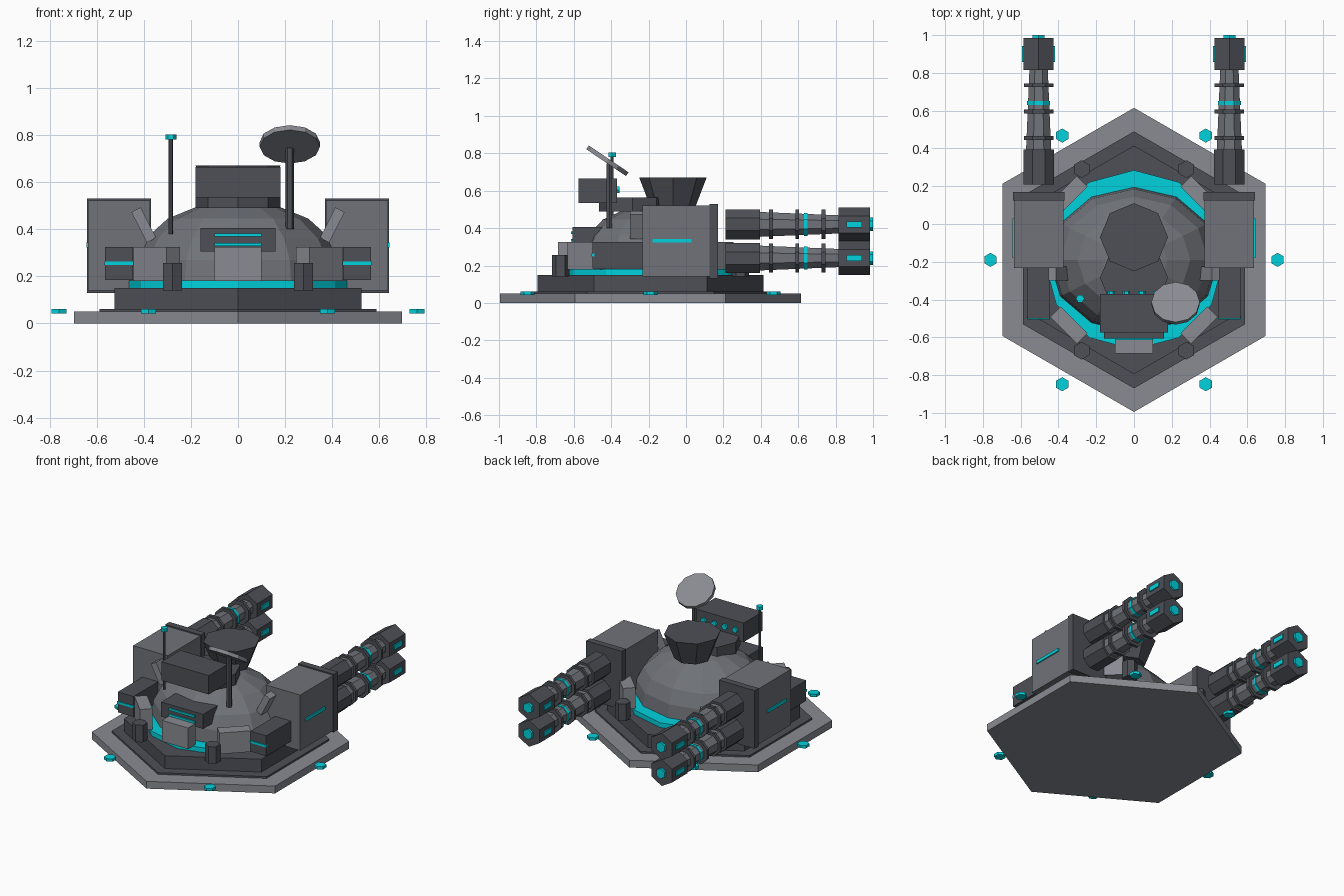
import bpy, bmesh, math
from mathutils import Matrix, Vector

if "Cube" in bpy.data.objects:
    bpy.data.objects.remove(bpy.data.objects["Cube"])

CY = -0.19  # turret axis in y

glow = bpy.data.materials.new("cyan_glow")
glow.diffuse_color = (0.0, 0.65, 0.73, 1)
glow.use_nodes = True
glow.node_tree.nodes["Principled BSDF"].inputs["Base Color"].default_value = glow.diffuse_color
steel = bpy.data.materials.new("steel")
steel.diffuse_color = (0.16, 0.17, 0.19, 1)
steel.use_nodes = True
steel.node_tree.nodes["Principled BSDF"].inputs["Base Color"].default_value = steel.diffuse_color
dark = bpy.data.materials.new("dark_steel")
dark.diffuse_color = (0.075, 0.08, 0.095, 1)
dark.use_nodes = True
dark.node_tree.nodes["Principled BSDF"].inputs["Base Color"].default_value = dark.diffuse_color
pale = bpy.data.materials.new("pale_steel")
pale.diffuse_color = (0.25, 0.26, 0.29, 1)
pale.use_nodes = True
pale.node_tree.nodes["Principled BSDF"].inputs["Base Color"].default_value = pale.diffuse_color


def finish(name, bm, mat):
    bmesh.ops.recalc_face_normals(bm, faces=bm.faces[:])
    me = bpy.data.meshes.new(name)
    bm.to_mesh(me)
    bm.free()
    me.materials.append(mat)
    ob = bpy.data.objects.new(name, me)
    bpy.context.collection.objects.link(ob)
    return ob


def box(name, lo, hi, mat=steel, rot=None):
    """Box between two corners, optionally rotated about its own centre."""
    lo, hi = Vector(lo), Vector(hi)
    m = Matrix.Translation((lo + hi) / 2) @ (rot or Matrix()) @ Matrix.Diagonal((*(hi - lo), 1))
    bm = bmesh.new()
    bmesh.ops.create_cube(bm, size=1, matrix=m)
    return finish(name, bm, mat)


def lathe(name, profile, sides, loc, mat=steel, turn=0.0, rot=None, sx=1.0):
    """Capped polygonal solid of revolution from (radius, height) points."""
    bm = bmesh.new()
    rings = []
    for r, z in profile:
        ang = [turn + 2 * math.pi * i / sides for i in range(sides)]
        rings.append([bm.verts.new((sx * r * math.cos(a), r * math.sin(a), z)) for a in ang])
    for a, b in zip(rings, rings[1:]):
        for i in range(sides):
            j = (i + 1) % sides
            bm.faces.new((a[i], a[j], b[j], b[i]))
    bm.faces.new(rings[0][::-1])
    bm.faces.new(rings[-1])
    bm.transform(Matrix.Translation(loc) @ (rot or Matrix()))
    return finish(name, bm, mat)


HEX = math.pi / 6
ALONG_Y = Matrix.Rotation(-math.pi / 2, 4, 'X')

# Stepped hexagonal base and glowing collar
lathe("base_plate", [(0.805, 0), (0.805, 0.05)], 6, (0, CY, 0), pale, HEX)
lathe("base_step", [(0.68, 0.05), (0.68, 0.062)], 6, (0, CY, 0), dark, HEX)
lathe("base_plinth", [(0.605, 0.06), (0.605, 0.15)], 6, (0, CY, 0), dark, HEX)
lathe("glow_collar", [(0.475, 0.15), (0.475, 0.182)], 12, (0, CY, 0), glow)

# Faceted dome
lathe("dome", [(0.385, 0.18), (0.375, 0.27), (0.335, 0.36), (0.255, 0.445), (0.15, 0.495), (0.06, 0.515)],
      12, (0, CY, 0), steel, sx=1.17)

# Ground lights around the base
for i in range(6):
    a = i * math.pi / 3
    lathe("ground_light", [(0.037, 0.043), (0.037, 0.062)], 6,
          (0.76 * math.cos(a), CY + 0.76 * math.sin(a), 0), glow, HEX)

# Bollards on the plinth
for deg in (60, 120, 240, 300):
    a = math.radians(deg)
    lathe("bollard", [(0.047, 0.14), (0.047, 0.257)], 6,
          (0.555 * math.cos(a), CY + 0.555 * math.sin(a), 0), dark, HEX)

# Armour blocks round the dome
for deg, rad in ((270, 0.455), (225, 0.488), (315, 0.488), (45, 0.488), (135, 0.488)):
    a = math.radians(deg)
    x, y = rad * math.cos(a), CY + rad * math.sin(a)
    box("armour_block", (x - 0.04, y - 0.1, 0.18), (x + 0.04, y + 0.1, 0.325), pale,
        Matrix.Rotation(a, 4, 'Z'))

# Front vision box with two slits
box("vision_box", (-0.16, -0.607, 0.305), (0.16, -0.45, 0.405), dark)
for z in (0.335, 0.375):
    box("vision_slit", (-0.1, -0.615, z - 0.007), (0.1, -0.6, z + 0.007), glow)

# Top funnel, rear mount and sensor box
lathe("top_funnel", [(0.115, 0.5), (0.18, 0.67)], 8, (0, -0.07, 0), dark)
lathe("sensor_mount", [(0.18, 0.49), (0.18, 0.565)], 8, (0, -0.285, 0), dark)
box("sensor_box", (-0.18, -0.575, 0.535), (0.18, -0.37, 0.665), dark)
for x in (-0.12, -0.04, 0.04, 0.12):
    lathe("sensor_lamp", [(0.02, 0), (0.02, 0.02)], 6, (x, -0.375, 0.605), glow, rot=ALONG_Y)

# Antenna and dish
lathe("antenna", [(0.009, 0.38), (0.009, 0.785)], 6, (-0.285, -0.395, 0), dark)
lathe("antenna_tip", [(0.023, 0.78), (0.023, 0.803)], 6, (-0.285, -0.395, 0), glow)
lathe("dish_post", [(0.018, 0.4), (0.018, 0.745)], 6, (0.22, -0.41, 0), dark)
lathe("dish", [(0.128, -0.012), (0.128, 0.012)], 12, (0.22, -0.42, 0.76), pale,
      rot=Matrix.Rotation(math.radians(-34), 4, 'X'))

# Gun pods on both sides
for s in (-1, 1):
    cx = 0.505 * s
    box("gun_housing", (cx - 0.131, -0.232, 0.14), (cx + 0.131, 0.13, 0.522))
    box("gun_front_plate", (cx - 0.136, 0.125, 0.13), (cx + 0.136, 0.17, 0.53), dark)
    sx = cx + 0.132 * s
    box("housing_light", (sx - 0.007, -0.18, 0.322), (sx + 0.007, 0.03, 0.343), glow)
    # Front equipment pod and brace
    box("side_pod", (cx - 0.06, -0.5, 0.185), (cx + 0.06, -0.23, 0.325), dark)
    box("side_pod_light", (cx - 0.061, -0.506, 0.247), (cx + 0.061, -0.49, 0.263), glow)
    bx = 0.4 * s
    box("brace", (bx - 0.022, -0.3, 0.345), (bx + 0.022, -0.225, 0.49), pale,
        Matrix.Rotation(math.radians(27 * s), 4, 'Y'))
    # Twin barrels
    for z in (0.42, 0.24):
        p = (cx, 0, z)
        lathe("barrel_breech", [(0.087, 0.21), (0.087, 0.395)], 8, p, dark, math.pi / 8, ALONG_Y)
        lathe("barrel_tube", [(0.072, 0.39), (0.052, 0.83)], 8, p, steel, math.pi / 8, ALONG_Y)
        for y in (0.455, 0.595, 0.735):
            lathe("barrel_ring", [(0.085, y - 0.01), (0.085, y + 0.01)], 8, p, dark, math.pi / 8, ALONG_Y)
        lathe("barrel_glow_ring", [(0.066, 0.63), (0.066, 0.65)], 8, p, glow, math.pi / 8, ALONG_Y)
        lathe("muzzle", [(0.091, 0.815), (0.091, 0.985)], 6, p, dark, HEX, ALONG_Y)
        lathe("muzzle_glow", [(0.036, 0.98), (0.036, 1.0)], 6, p, glow, HEX, ALONG_Y)
        box("muzzle_windows", (cx - 0.087, 0.857, z - 0.016), (cx + 0.087, 0.942, z + 0.016), glow)
